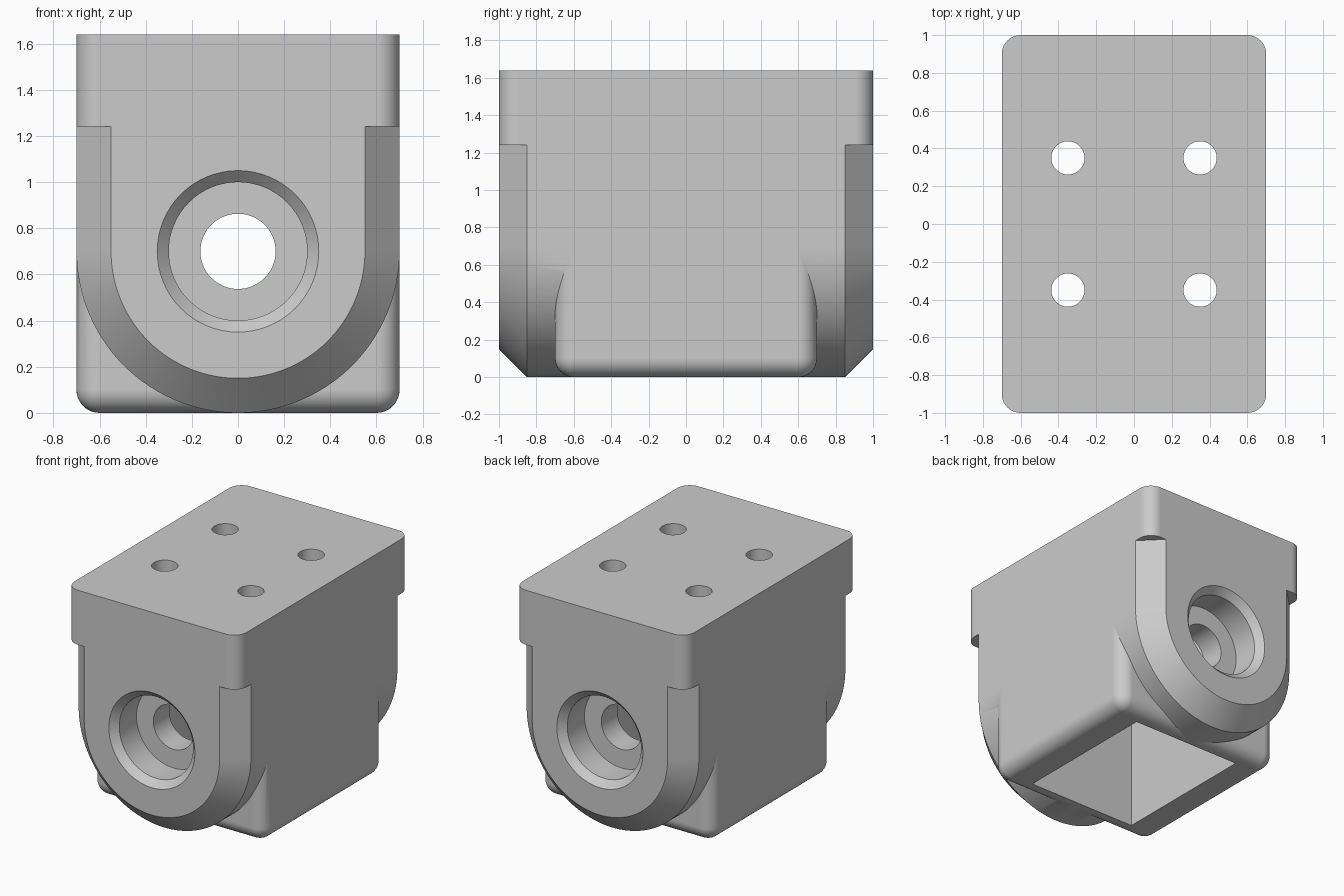
import bpy, bmesh, math
from mathutils import Matrix

if "Cube" in bpy.data.objects:
    bpy.data.objects.remove(bpy.data.objects["Cube"])

GREY = (0.6, 0.6, 0.6, 1)
AXIS_Z = 0.7   # height of the shaft bore

mat = bpy.data.materials.new("plain grey")
mat.use_nodes = True
mat.diffuse_color = GREY
mat.node_tree.nodes["Principled BSDF"].inputs["Base Color"].default_value = GREY


def finish(name, bm):
    bmesh.ops.recalc_face_normals(bm, faces=bm.faces)
    mesh = bpy.data.meshes.new(name)
    bm.to_mesh(mesh)
    bm.free()
    mesh.materials.append(mat)
    obj = bpy.data.objects.new(name, mesh)
    bpy.context.collection.objects.link(obj)
    return obj


def block(name, x, y, z0, z1, radius=0, round_bottom=False):
    """Box with half sizes x and y; upright (and bottom) edges rounded."""
    bm = bmesh.new()
    bmesh.ops.create_cube(bm, size=2)
    for v in bm.verts:
        v.co = (v.co.x * x, v.co.y * y, z1 if v.co.z > 0 else z0)
    if radius:
        edges = []
        for e in bm.edges:
            a, b = e.verts
            upright = abs(a.co.z - b.co.z) > 0.01
            bottom = max(a.co.z, b.co.z) < z0 + 0.01
            if upright or (round_bottom and bottom):
                edges.append(e)
        bmesh.ops.bevel(bm, geom=edges, offset=radius, offset_type='OFFSET',
                        segments=10, profile=0.5, affect='EDGES')
    return finish(name, bm)


def loft(name, loops):
    """Skin a row of equal-length point loops and cap both ends."""
    bm = bmesh.new()
    rings = [[bm.verts.new(p) for p in loop] for loop in loops]
    for a, b in zip(rings, rings[1:]):
        for i in range(len(a)):
            j = (i + 1) % len(a)
            bm.faces.new((a[i], a[j], b[j], b[i]))
    bm.faces.new(rings[0])
    bm.faces.new(rings[-1])
    return finish(name, bm)


def u_loop(r, y, top, steps=63):
    """U-shaped outline: half circle below, straight sides above."""
    arc = [math.pi * (1 + i / steps) for i in range(steps + 1)]
    pts = [(r * math.cos(a), y, AXIS_Z + r * math.sin(a)) for a in arc]
    return [(-r, y, top)] + pts + [(r, y, top)]


def circle(r, y, steps=64):
    return [(r * math.cos(math.tau * i / steps), y,
             AXIS_Z + r * math.sin(math.tau * i / steps)) for i in range(steps)]


def combine(target, tool, operation):
    mod = target.modifiers.new("join", 'BOOLEAN')
    mod.operation = operation
    mod.solver = 'EXACT'
    mod.object = tool
    bpy.context.view_layer.objects.active = target
    bpy.ops.object.modifier_apply(modifier=mod.name)
    bpy.data.objects.remove(tool)


# Main body with rounded lower edges, and the wide mounting block above it
housing = block("bearing_housing", 0.7, 0.7, 0, 1.4, 0.1, True)
combine(housing, block("mounting_block", 0.7, 1, 1.24, 1.64, 0.1), 'UNION')

# Chamfered U-shaped bosses on front and back
for s in (-1, 1):
    boss = loft("boss", [u_loop(0.55, s, 1.4), u_loop(0.7, s * 0.85, 1.4),
                         u_loop(0.7, s * 0.6, 1.4)])
    combine(housing, boss, 'UNION')

# Rectangular cavity open at the bottom
combine(housing, block("cavity", 0.45, 0.565, -0.2, 1.24), 'DIFFERENCE')

# Stepped bore with chamfered mouth through each boss
for s in (-1, 1):
    profile = [(0.4, 1.05), (0.3, 0.95), (0.3, 0.75), (0.163, 0.75), (0.163, 0.4)]
    bore = loft("bore", [circle(r, s * y) for r, y in profile])
    combine(housing, bore, 'DIFFERENCE')

# Four mounting holes in the top
for x in (-0.35, 0.35):
    for y in (-0.35, 0.35):
        bm = bmesh.new()
        bmesh.ops.create_cone(bm, cap_ends=True, segments=40, radius1=0.088,
                              radius2=0.088, depth=0.8,
                              matrix=Matrix.Translation((x, y, 1.5)))
        combine(housing, finish("mounting_hole", bm), 'DIFFERENCE')

# Smooth rounded surfaces, crisp edges, flat large faces
bpy.ops.object.select_all(action='DESELECT')
housing.select_set(True)
bpy.context.view_layer.objects.active = housing
bpy.ops.object.shade_smooth_by_angle(angle=math.radians(30))
normals = housing.modifiers.new("flat_faces", 'WEIGHTED_NORMAL')
normals.keep_sharp = True
